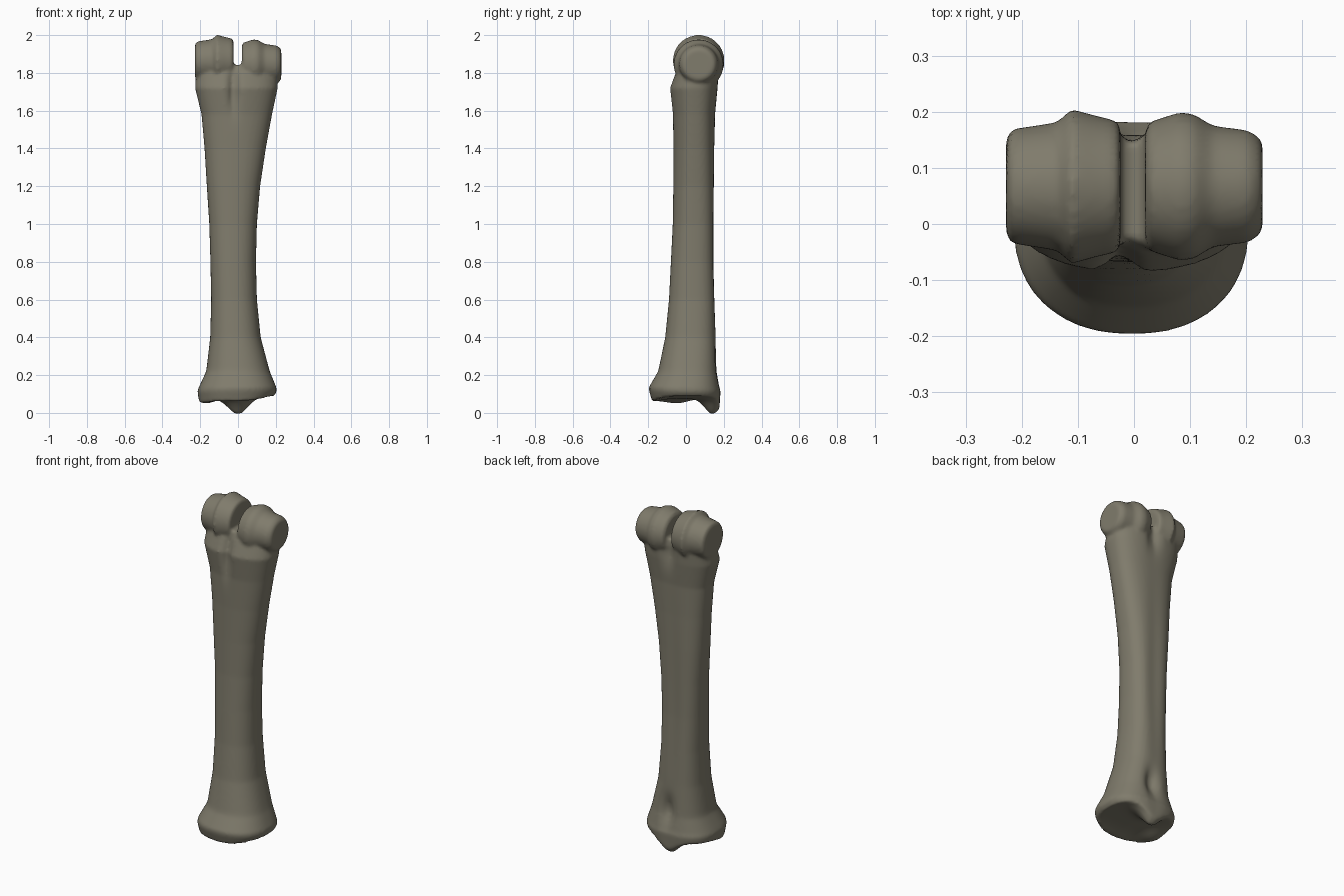
import bpy
import bmesh
from math import sin, cos, pi, exp, copysign

if "Cube" in bpy.data.objects:
    bpy.data.objects.remove(bpy.data.objects["Cube"])

bone_mat = bpy.data.materials.new("weathered_bone")
bone_mat.use_nodes = True
colour = (0.215, 0.2, 0.15, 1)
bone_mat.diffuse_color = colour
bsdf = bone_mat.node_tree.nodes["Principled BSDF"]
bsdf.inputs["Base Color"].default_value = colour
bsdf.inputs["Roughness"].default_value = 0.8

# Shaft outline: height, right side, left side, front, back
OUTLINE = [
    (0.10, -0.22, 0.205, -0.19, 0.19),
    (0.13, -0.21, 0.205, -0.2, 0.18),
    (0.22, -0.168, 0.168, -0.147, 0.167),
    (0.40, -0.147, 0.12, -0.11, 0.16),
    (0.60, -0.142, 0.1, -0.09, 0.156),
    (0.80, -0.146, 0.095, -0.08, 0.152),
    (1.00, -0.152, 0.1, -0.07, 0.152),
    (1.20, -0.165, 0.117, -0.067, 0.152),
    (1.40, -0.177, 0.147, -0.066, 0.152),
    (1.58, -0.193, 0.18, -0.07, 0.155),
    (1.72, -0.227, 0.21, -0.086, 0.17),
    (1.80, -0.222, 0.207, -0.056, 0.175),
    (1.84, -0.215, 0.2, -0.035, 0.165),
]
SIDES = 72


def bump(v, centre, width):
    return exp(-((v - centre) / width) ** 2)


def outline_at(z):
    for low, high in zip(OUTLINE, OUTLINE[1:]):
        if z <= high[0]:
            t = (z - low[0]) / (high[0] - low[0])
            return [a + (b - a) * t for a, b in zip(low[1:], high[1:])]
    return OUTLINE[-1][1:]


def underside(x, y):
    """Joint surface at the foot, with a keel at the back and a lobe each side."""
    z = 0.075 + 0.08 * max(x, 0)
    z -= 0.085 * bump(x, 0, 0.07) * bump(y, 0.14, 0.055)
    z -= 0.025 * bump(x, -0.17, 0.06) * bump(y, -0.05, 0.08)
    return z - 0.015 * bump(y, -0.18, 0.06)


def section(z, scale=1.0):
    right, left, front, back = outline_at(z)
    cx, cy = (right + left) / 2, (front + back) / 2
    points = []
    for i in range(SIDES):
        a = 2 * pi * i / SIDES
        c, s = cos(a), sin(a)
        power = 2 / (2.6 if s > 0 else 2.25)
        x = cx + (left - right) / 2 * copysign(abs(c) ** power, c)
        y = cy + (back - front) / 2 * copysign(abs(s) ** power, s)
        if s < 0:
            # Front groove below the two knuckles
            y += 0.035 * bump(x, -0.025, 0.025) * bump(z, 1.72, 0.12) * -s
        else:
            # Hollows at the back, above the foot and below the knuckles
            y -= 0.035 * bump(x, 0.01, 0.035) * bump(z, 0.24, 0.08) * s
            y -= 0.03 * bump(x, 0, 0.035) * bump(z, 1.78, 0.09) * s
            y -= 0.01 * bump(x, -0.02, 0.05) * bump(z, 0.9, 0.5) * s
        points.append((cx + (x - cx) * scale, cy + (y - cy) * scale, z))
    return points


def skin(bm, rings):
    rows = [[bm.verts.new(p) for p in ring] for ring in rings]
    for lower, upper in zip(rows, rows[1:]):
        n = len(lower)
        for i in range(n):
            j = (i + 1) % n
            bm.faces.new((lower[i], lower[j], upper[j], upper[i]))
    bm.faces.new(rows[0])
    bm.faces.new(rows[-1])


def add_shaft(bm):
    rings = []
    for scale in (0.08, 0.2, 0.35, 0.5, 0.65, 0.75, 0.85, 0.94):
        rings.append([(x, y, underside(x, y)) for x, y, z in section(0.10, scale)])
    steps = 86
    rings += [section(0.115 + (1.84 - 0.115) * k / steps) for k in range(steps + 1)]
    skin(bm, rings)


def add_knuckle(bm, profile, cy, cz):
    """Turn a ridged roller about a sideways axis."""
    rings = []
    for x, radius in profile:
        rings.append([(x, cy + radius * cos(2 * pi * i / 48),
                       cz + radius * sin(2 * pi * i / 48)) for i in range(48)])
    skin(bm, rings)


bm = bmesh.new()
add_shaft(bm)
# Right knuckle, the taller one
add_knuckle(bm, [(-0.228, 0.085), (-0.218, 0.102), (-0.165, 0.11), (-0.135, 0.115),
                 (-0.112, 0.138), (-0.06, 0.124), (-0.032, 0.118), (-0.024, 0.105)],
            0.067, 1.864)
# Left knuckle
add_knuckle(bm, [(0.02, 0.1), (0.028, 0.115), (0.08, 0.132), (0.105, 0.13),
                 (0.14, 0.108), (0.205, 0.1), (0.229, 0.082)],
            0.067, 1.845)
bmesh.ops.recalc_face_normals(bm, faces=bm.faces)

mesh = bpy.data.meshes.new("leg_bone")
bm.to_mesh(mesh)
bm.free()
mesh.materials.append(bone_mat)
bone = bpy.data.objects.new("leg_bone", mesh)
bpy.context.collection.objects.link(bone)

# Fuse shaft and knuckles into one softly blended surface
fuse = bone.modifiers.new("fuse", 'REMESH')
fuse.mode = 'VOXEL'
fuse.voxel_size = 0.01
fuse.use_smooth_shade = True
soften = bone.modifiers.new("soften", 'SMOOTH')
soften.factor = 0.5
soften.iterations = 3
